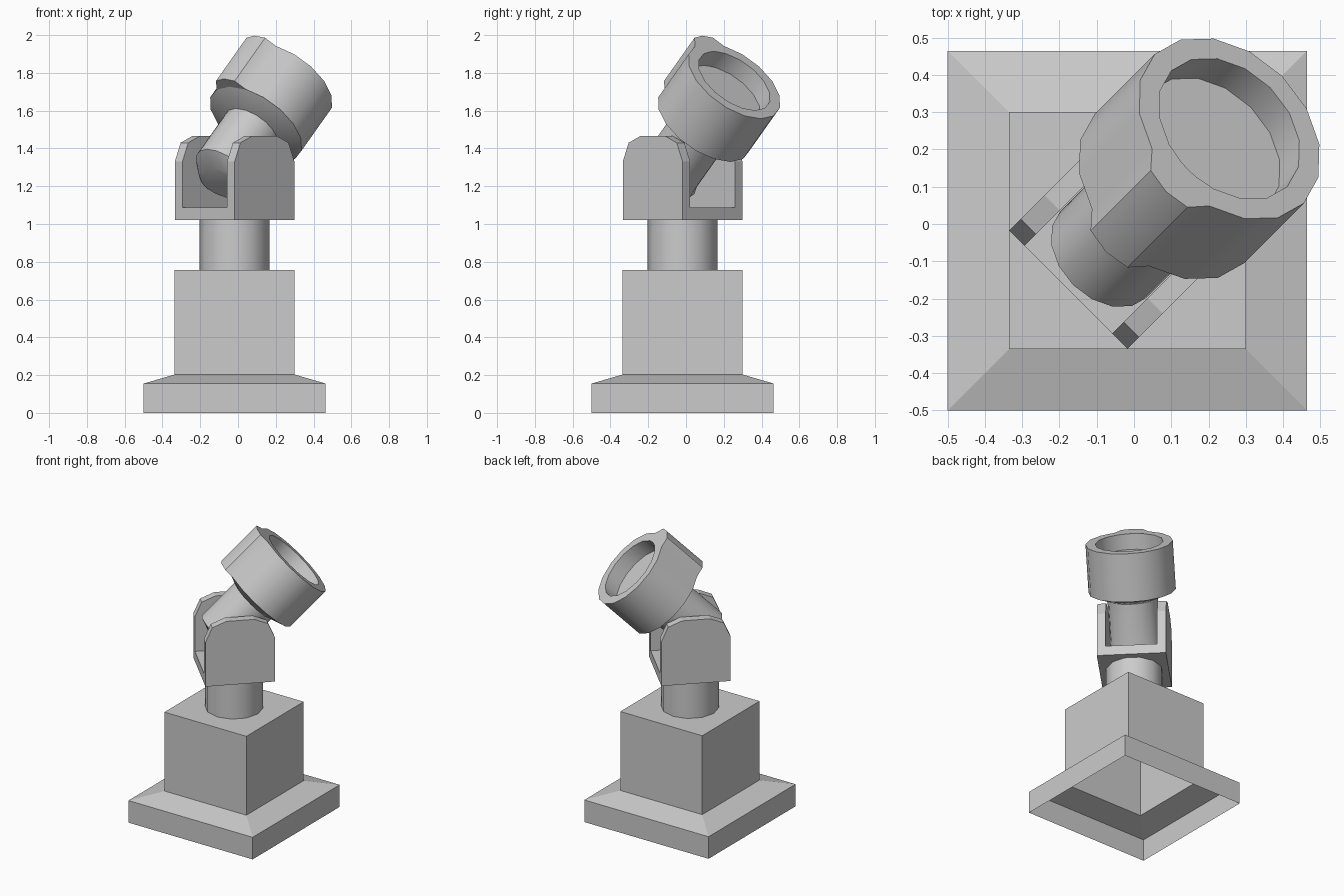
import bpy, bmesh, math
from mathutils import Matrix, Vector

if "Cube" in bpy.data.objects:
    bpy.data.objects.remove(bpy.data.objects["Cube"])

grey = bpy.data.materials.new("plain_grey")
grey.diffuse_color = (0.6, 0.6, 0.6, 1)
grey.use_nodes = True
grey.node_tree.nodes["Principled BSDF"].inputs["Base Color"].default_value = grey.diffuse_color

CX = -0.018                      # upright axis of the stand, in x and y
R2 = math.sqrt(0.5)


def frame(e1, e2, e3, origin):
    m = Matrix((e1, e2, e3)).transposed().to_4x4()
    m.translation = origin
    return m


def circle(n, r, z, ry=None, cy=0.0):
    ry = r if ry is None else ry
    return [(r * math.cos(2 * math.pi * i / n), cy + ry * math.sin(2 * math.pi * i / n), z)
            for i in range(n)]


def square(h, z):
    return [(-h, -h, z), (h, -h, z), (h, h, z), (-h, h, z)]


def loft(name, ring_sets, matrix, smooth=True):
    """Skin stacks of equal rings; each stack is (rings, cap_start, cap_end)."""
    bm = bmesh.new()
    for rings, cap_start, cap_end in ring_sets:
        loops = [[bm.verts.new(matrix @ Vector(p)) for p in ring] for ring in rings]
        for a, b in zip(loops, loops[1:]):
            for i in range(len(a)):
                j = (i + 1) % len(a)
                bm.faces.new((a[i], a[j], b[j], b[i]))
        if cap_start:
            bm.faces.new(loops[0][::-1])
        if cap_end:
            bm.faces.new(loops[-1])
    mesh = bpy.data.meshes.new(name)
    bm.to_mesh(mesh)
    bm.free()
    mesh.materials.append(grey)
    obj = bpy.data.objects.new(name, mesh)
    bpy.context.collection.objects.link(obj)
    if smooth:
        bpy.ops.object.select_all(action='DESELECT')
        obj.select_set(True)
        bpy.context.view_layer.objects.active = obj
        bpy.ops.object.shade_smooth_by_angle(angle=math.radians(32))
    return obj


upright = Matrix.Translation((CX, CX, 0))

# Hollow pedestal: plinth, sloped shoulder and box, open underneath
loft("pedestal", [([square(0.4825, 0), square(0.4825, 0.155),
                    square(0.318, 0.203), square(0.318, 0.757)], False, True)],
     upright, smooth=False)

# Round post
loft("post", [([circle(12, 0.185, 0.757), circle(12, 0.185, 1.02)], True, True)], upright)

# Fork turned 45 degrees: two cheeks with clipped tops and a floor slab
fork_frame = frame((R2, R2, 0), (0, 0, 1), (R2, -R2, 0), (CX, CX, 0))
right_half = [(0.224, 1.02), (0.224, 1.33), (0.18, 1.43), (0.09, 1.467)]
cheek = right_half + [(-x, z) for x, z in reversed(right_half)]
slab = [(-0.224, 1.02), (0.224, 1.02), (0.224, 1.088), (-0.224, 1.088)]


def prism(profile, u0, u1):
    return ([[(x, z, u) for x, z in profile] for u in (u0, u1)], True, True)


loft("fork", [prism(cheek, -0.224, -0.167), prism(slab, -0.167, 0.167),
              prism(cheek, 0.167, 0.224)], fork_frame, smooth=False)

# Head parts share an axis raised 45 degrees, pivoting inside the fork
v0 = -0.09
head_frame = frame((-R2, R2, 0), (-0.5, -0.5, R2), (0.5, 0.5, R2),
                   (CX + v0 * R2, CX + v0 * R2, 1.28))
N = 16

# Neck with a slanted lower end
loft("neck", [([circle(N, 0.16, -0.04, 0.115, -0.05), circle(N, 0.164, 0),
                circle(N, 0.164, 0.33)], True, True)], head_frame)

# Tapered collar behind the drum
BACK, FRONT = 0.352, 0.675
loft("collar", [([circle(N, 0.164, 0.305), circle(N, 0.28, BACK)], True, False)], head_frame)

# Drum outline: circle with a rounded rib along its upper side
rim, inner = [], []
for i, (x, y, _) in enumerate(circle(N, 0.283, 0)):
    if i == N // 4:
        rim += [(0.07, 0.323), (0, 0.339), (-0.07, 0.323)]
        inner += [(0.03, 0.218), (0, 0.22), (-0.03, 0.218)]
    else:
        rim.append((x, y))
        inner.append((x * 0.22 / 0.283, y * 0.22 / 0.283))


def at(points, z):
    return [(x, y, z) for x, y in points]


# Drum with a recessed round face
loft("drum", [([at(rim, BACK), at(rim, FRONT), at(inner, FRONT), at(inner, FRONT - 0.105)],
               True, True)], head_frame)
